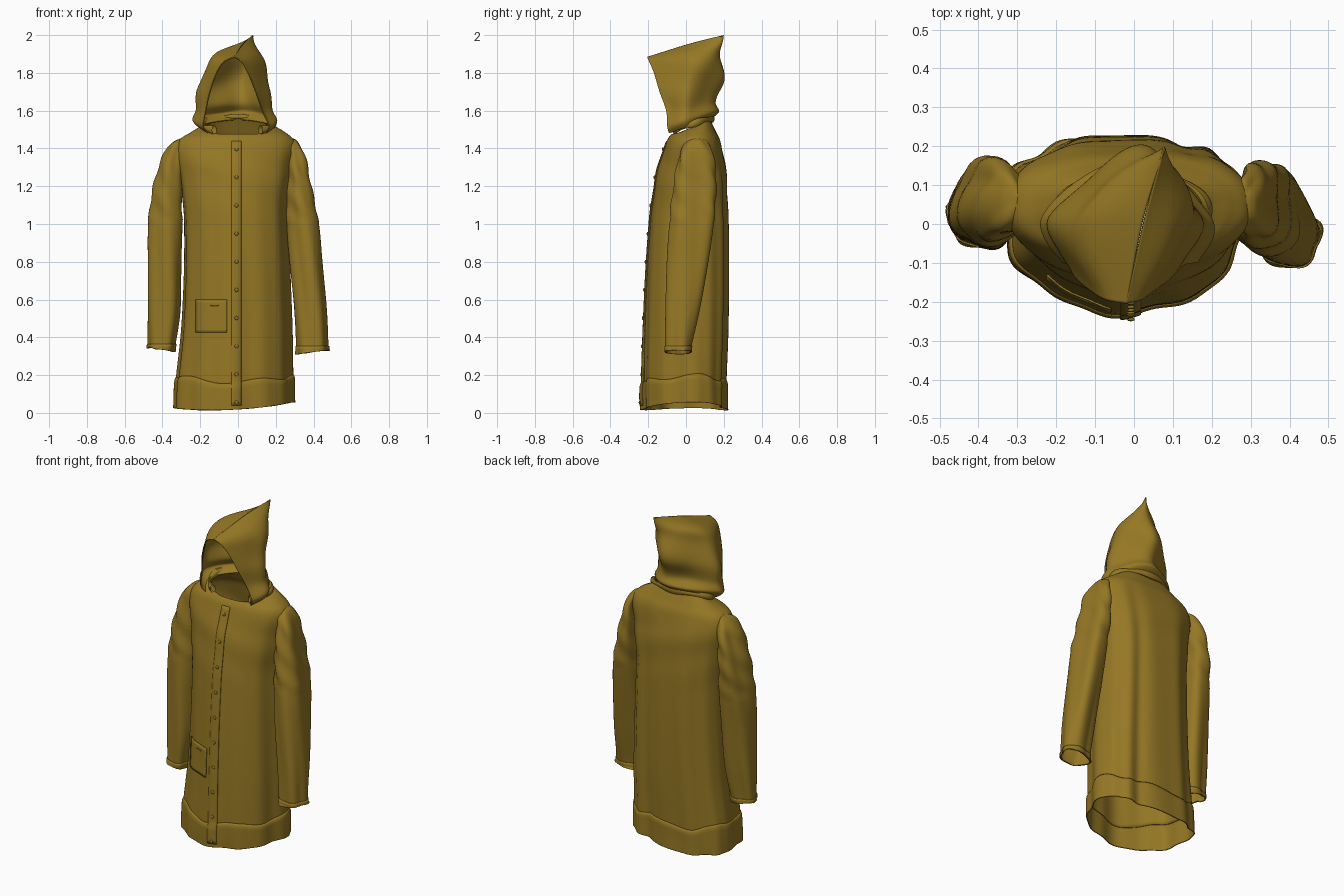
import bpy, bmesh, math
from mathutils import Vector
from mathutils.bvhtree import BVHTree

if "Cube" in bpy.data.objects:
    bpy.data.objects.remove(bpy.data.objects["Cube"])

mat = bpy.data.materials.new("olive_mustard_cloth")
mat.diffuse_color = (0.30, 0.185, 0.018, 1)
mat.use_nodes = True
mat.node_tree.nodes["Principled BSDF"].inputs["Base Color"].default_value = mat.diffuse_color


def cat(rows, s):
    """Smooth interpolation through rows of numbers at position s."""
    n = len(rows) - 1
    i = max(0, min(int(s), n - 1))
    t = s - i
    p0, p1, p2, p3 = (rows[max(0, min(n, i + k))] for k in (-1, 0, 1, 2))
    return [0.5 * (2 * b + (c - a) * t + (2 * a - 5 * b + 4 * c - d) * t * t
                   + (3 * b - a - 3 * c + d) * t ** 3) for a, b, c, d in zip(p0, p1, p2, p3)]


def make(name, verts, faces, thick=0.005, angle=40):
    me = bpy.data.meshes.new(name)
    me.from_pydata(verts, [], faces)
    me.materials.append(mat)
    bm = bmesh.new()
    bm.from_mesh(me)
    bmesh.ops.remove_doubles(bm, verts=bm.verts, dist=0.0003)
    bm.to_mesh(me)
    bm.free()
    ob = bpy.data.objects.new(name, me)
    bpy.context.collection.objects.link(ob)
    bpy.ops.object.select_all(action='DESELECT')
    ob.select_set(True)
    bpy.context.view_layer.objects.active = ob
    bpy.ops.object.shade_smooth_by_angle(angle=math.radians(angle))
    if thick:
        m = ob.modifiers.new("cloth_thickness", 'SOLIDIFY')
        m.thickness, m.offset = thick, -1
    return ob


def grid(f, nu, nv, closed):
    """Sample f(u, v) on a grid; u runs round, v runs up."""
    verts = [f(i / nu, j / nv) for j in range(nv + 1) for i in range(nu + (not closed))]
    w = nu if closed else nu + 1
    faces = [(j * w + i, j * w + (i + 1) % w, (j + 1) * w + (i + 1) % w, (j + 1) * w + i)
             for j in range(nv) for i in range(nu)]
    return verts, faces


def spow(v, p):
    return math.copysign(abs(v) ** p, v)


# Coat body: z, left, right, front, back, front-to-back tilt
BODY = [(.03, -.335, .285, -.225, .215, 0), (.175, -.328, .285, -.226, .215, 0),
        (.45, -.30, .283, -.218, .226, 0), (.8, -.285, .272, -.203, .23, 0),
        (1.1, -.29, .265, -.18, .224, 0), (1.3, -.32, .29, -.145, .21, 0),
        (1.43, -.32, .30, -.105, .185, 0), (1.485, -.25, .25, -.08, .155, .012),
        (1.515, -.19, .185, -.07, .125, .045)]


def body(u, s, off=0.0):
    a = u * math.tau
    z, xl, xr, yf, yb, tilt = cat(BODY, s)
    c, sn = math.cos(a), math.sin(a)
    k = max(0, 1 - s / 6.5)
    dent = 0.035 * math.exp(-((a - 1.1) / 0.16) ** 2) * k
    fold = k * 0.007 * (math.sin(7 * a + 1) + 0.7 * math.sin(12 * a + 2 + 0.3 * s)) - dent + off
    p = 0.8 if sn > 0 else 0.95
    x = (xl + xr) / 2 + (xr - xl) / 2 * spow(c, p)
    y = 0.04 + (yb - 0.04 if sn > 0 else 0.04 - yf) * spow(sn, p)
    hem = max(0, 1 - s)
    seam = max(0, 1 - abs(s - 1))
    z += tilt * sn + hem * (0.05 * x + 0.012 * math.cos(2 * a)) \
        + seam * (0.016 * math.cos(2 * a) + 0.012 * math.sin(5 * a + 1))
    # pull wrinkles across the chest
    fold += 0.004 * math.sin(26 * z + 9 * x) * max(0, 1 - abs(s - 5) / 1.6)
    return Vector((x + c * fold, y + sn * fold, z))


bv, bf = grid(lambda u, v: body(u, 0.95 + 7.05 * v), 128, 64, True)
make("coat_body", bv, bf)


# Hem band, rolled in at its upper seam
def band(u, v):
    return body(u, 1.03 * v, 0.008 * min(1, (1 - v) * 9) ** 0.5)


hv, hf = grid(band, 128, 24, True)
make("hem_band", hv, hf)
n = len(bv)
front = BVHTree.FromPolygons(bv + hv, bf + [tuple(i + n for i in f) for f in hf])


def on_front(x, z, off):
    hit = front.ray_cast(Vector((x, -1, z)), Vector((0, 1, 0)))[0]
    return Vector((x, (hit.y if hit else -0.07) - off, z))


def patch(name, x0, x1, z0, z1, off, nx, nz):
    """Thin cloth piece laid on the coat front."""
    v, f = grid(lambda u, w: on_front(x0 + u * (x1 - x0), z0 + w * (z1 - z0), off), nx, nz, False)
    make(name, v, f, 0.005)


patch("button_placket", -0.035, 0.018, 0.04, 1.44, 0.005, 4, 70)
patch("patch_pocket", -0.225, -0.06, 0.425, 0.60, 0.006, 10, 10)
patch("pocket_opening", -0.145, -0.105, 0.567, 0.571, 0.009, 4, 1)

# Buttons
for i in range(10):
    p = on_front(-0.008, 0.055 + 0.149 * i, 0.008)
    bpy.ops.mesh.primitive_uv_sphere_add(segments=16, ring_count=8, radius=0.01, location=p)
    b = bpy.context.object
    b.name = f"button_{i + 1}"
    b.scale.y = 0.5
    b.data.materials.append(mat)
    bpy.ops.object.shade_smooth()

# Sleeves: z, left, right, front, back
RIGHT = [(1.455, .275, .285, .05, .07), (1.435, .26, .315, .0, .11), (1.36, .265, .352, -.04, .14),
         (1.2, .26, .386, -.07, .158), (1.0, .265, .428, -.088, .145), (.8, .277, .449, -.098, .115),
         (.55, .30, .472, -.103, .07), (.36, .313, .478, -.105, .03), (.322, .312, .48, -.107, .03)]
LEFT = [(1.455, -.30, -.29, .05, .07), (1.43, -.35, -.28, .0, .12), (1.36, -.395, -.285, -.03, .155),
        (1.2, -.442, -.30, -.05, .17), (1.0, -.468, -.295, -.06, .155), (.8, -.473, -.298, -.062, .135),
        (.55, -.475, -.302, -.06, .11), (.37, -.473, -.33, -.055, .085), (.335, -.474, -.338, -.055, .08)]


def sleeve(rows, side, off=0.0):
    def f(u, s):
        a = u * math.tau
        z, xl, xr, yf, yb = cat(rows, s)
        k = min(1, s / 2)
        w = off + k * (0.006 * math.sin(3 * a + 2 + 0.5 * s) + 0.004 * math.sin(5 * a - 0.8 * s))
        if s < 4:
            w += 0.004 * k * math.sin(40 * z + 3 * a)
        c, sn = math.cos(a), math.sin(a)
        return Vector(((xl + xr) / 2 + ((xr - xl) / 2 + w) * spow(c, .9),
                       (yf + yb) / 2 + ((yb - yf) / 2 + w) * spow(sn, .9), z + 0.012 * side * c * (s > 7) * (s - 7)))
    return f


for side, rows, name in ((1, RIGHT, "right"), (-1, LEFT, "left")):
    f = sleeve(rows, side)
    make(name + "_sleeve", *grid(lambda u, v: f(u, 8 * (1 - v)), 48, 64, True))
    g = sleeve(rows, side, 0.004)
    make(name + "_cuff", *grid(lambda u, v: g(u, 8 - 0.95 * v), 48, 5, True))

# Hood: z front/side/back, y front/back, x front-left/left/right/front-right/back
HOOD = [(1.48, 1.52, 1.55, -.09, .125, -.16, -.195, .185, .15, 0),
        (1.52, 1.56, 1.59, -.10, .172, -.185, -.237, .203, .165, 0),
        (1.60, 1.62, 1.64, -.105, .155, -.172, -.215, .168, .13, 0),
        (1.70, 1.72, 1.74, -.14, .19, -.15, -.2, .165, .095, .02),
        (1.80, 1.83, 1.85, -.17, .185, -.115, -.165, .145, .055, .04),
        (1.86, 1.91, 1.93, -.195, .192, -.075, -.11, .105, .02, .07),
        (1.885, 1.955, 2.0, -.205, .2, -.02, .025, .03, -.02, .08)]


def hood(u, v):
    s = 6 * v
    zf, zs, zb, yf, yb, xfl, xl, xr, xfr, xb = cat(HOOD, s)
    ys = 0.02
    pts = [(xfr, yf, zf), (xr, ys, zs), (xb, yb, zb), (xl, ys, zs), (xfl, yf, zf)]
    p = Vector(cat(pts, 4 * u))
    # sagging wrinkles, fading to the crown and the edges
    k = math.sin(math.pi * v) * math.sin(math.pi * u)
    w = k * (0.010 * math.sin(9 * u + 16 * v) + 0.008 * math.sin(23 * u - 8 * v))
    return p + Vector((p.x, p.y - ys, 0)).normalized() * w


make("hood", *grid(hood, 72, 60, False))


# Folded collar roll where the hood meets the neck
def collar(u, v):
    a = math.radians(-50 + 280 * u)
    b = v * math.tau
    r = 0.014 + 0.005 * math.sin(5 * a)
    q = 1 + r / 0.19 * math.cos(b)
    return Vector((0.19 * q * math.cos(a) - 0.003, 0.025 + 0.115 * q * math.sin(a),
                   1.525 + 0.035 * math.sin(a) + 1.3 * r * math.sin(b)))


make("neck_fold", *grid(collar, 64, 10, False), 0)
